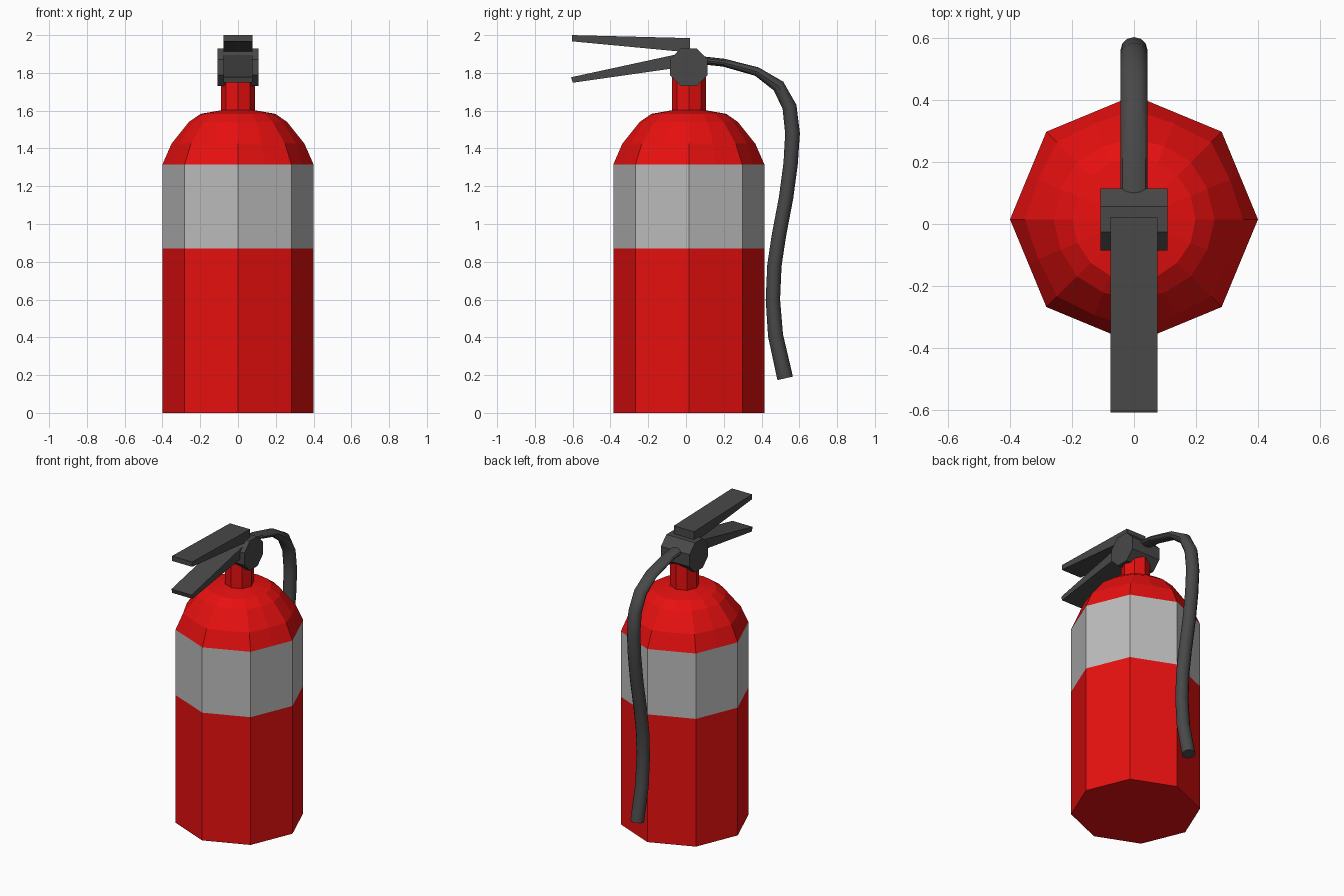
import bpy, bmesh, math
from mathutils import Vector

if "Cube" in bpy.data.objects:
    bpy.data.objects.remove(bpy.data.objects["Cube"])

CY = 0.015  # y of the tank axis


def material(name, rgb):
    m = bpy.data.materials.new(name)
    m.diffuse_color = (*rgb, 1)
    m.use_nodes = True
    m.node_tree.nodes["Principled BSDF"].inputs["Base Color"].default_value = m.diffuse_color
    return m


RED = material("red paint", (0.8, 0.005, 0.005))
GREY = material("grey label", (0.5, 0.5, 0.5))
DARK = material("dark plastic", (0.065, 0.065, 0.065))


def loft(name, rings, mats):
    """Skin a list of equal-length vertex rings and cap both ends."""
    bm = bmesh.new()
    vs = [[bm.verts.new(p) for p in r] for r in rings]
    n = len(rings[0])
    for a, b in zip(vs, vs[1:]):
        for i in range(n):
            j = (i + 1) % n
            bm.faces.new((a[i], a[j], b[j], b[i]))
    bm.faces.new(vs[0][::-1])
    bm.faces.new(vs[-1])
    bmesh.ops.recalc_face_normals(bm, faces=bm.faces)
    me = bpy.data.meshes.new(name)
    bm.to_mesh(me)
    bm.free()
    for m in mats:
        me.materials.append(m)
    ob = bpy.data.objects.new(name, me)
    bpy.context.collection.objects.link(ob)
    return ob


def ring(r, z, n, round_=1.0):
    """Horizontal ring; round_=0 pulls odd points in to the chord."""
    pts = []
    for i in range(n):
        a = 2 * math.pi * i / n
        k = r if i % 2 == 0 else r * (math.cos(2 * math.pi / n) * (1 - round_) + round_)
        pts.append((k * math.cos(a), CY + k * math.sin(a), z))
    return pts


def side_extrude(name, outline, half):
    """Extrude a (y, z) outline symmetrically along x."""
    return loft(name, [[(x, y, z) for y, z in outline] for x in (-half, half)], [DARK])


# Tank: octagonal wall, grey label band
tank = loft("tank", [ring(0.4, z, 8) for z in (0, 0.87, 1.315)], [RED, GREY])
for f in tank.data.polygons:
    f.material_index = int(0.87 < f.center.z < 1.3)

# Shoulder dome, growing rounder towards the top
dome = [(0.4, 1.315, 0), (0.352, 1.425, 0.35), (0.26, 1.54, 0.8), (0.198, 1.583, 1), (0.085, 1.603, 1)]
loft("shoulder", [ring(r, z, 16, k) for r, z, k in dome], [RED])

# Neck
loft("neck", [ring(0.09, z, 8) for z in (1.58, 1.78)], [RED])

# Valve body: octagonal prism lying across x
R = 0.1 / math.cos(math.pi / 8)
octagon = [(CY + R * math.cos(math.pi / 8 + i * math.pi / 4),
            1.83 + R * math.sin(math.pi / 8 + i * math.pi / 4)) for i in range(8)]
side_extrude("valve_body", octagon, 0.108)

# Squeeze levers
side_extrude("upper_lever", [(-0.603, 2.0), (-0.603, 1.967), (0.022, 1.908), (0.022, 1.984)], 0.076)
side_extrude("lower_lever", [(-0.608, 1.777), (-0.6, 1.748), (-0.04, 1.828), (-0.04, 1.9)], 0.076)

# Hose: swept ellipse in the x = 0 plane, columns are y, z, in-plane radius
path = [(0.09, 1.866, 0.021), (0.2, 1.854, 0.021), (0.375, 1.807, 0.024), (0.49, 1.73, 0.034),
        (0.548, 1.62, 0.038), (0.564, 1.48, 0.039), (0.554, 1.32, 0.038), (0.53, 1.14, 0.038),
        (0.492, 0.94, 0.038), (0.468, 0.78, 0.038), (0.46, 0.6, 0.038), (0.474, 0.41, 0.04),
        (0.525, 0.183, 0.042)]
rings = []
for i, (y, z, h) in enumerate(path):
    a, b = path[max(i - 1, 0)], path[min(i + 1, len(path) - 1)]
    t = Vector((0, b[0] - a[0], b[1] - a[1])).normalized()
    side = Vector((0, -t.z, t.y))
    rings.append([Vector((0.043 * math.cos(q), y, z)) + side * h * math.sin(q)
                  for q in (2 * math.pi * k / 12 for k in range(12))])
hose = loft("hose", rings, [DARK])
bpy.context.view_layer.objects.active = hose
hose.select_set(True)
bpy.ops.object.shade_smooth_by_angle(angle=math.radians(35))
